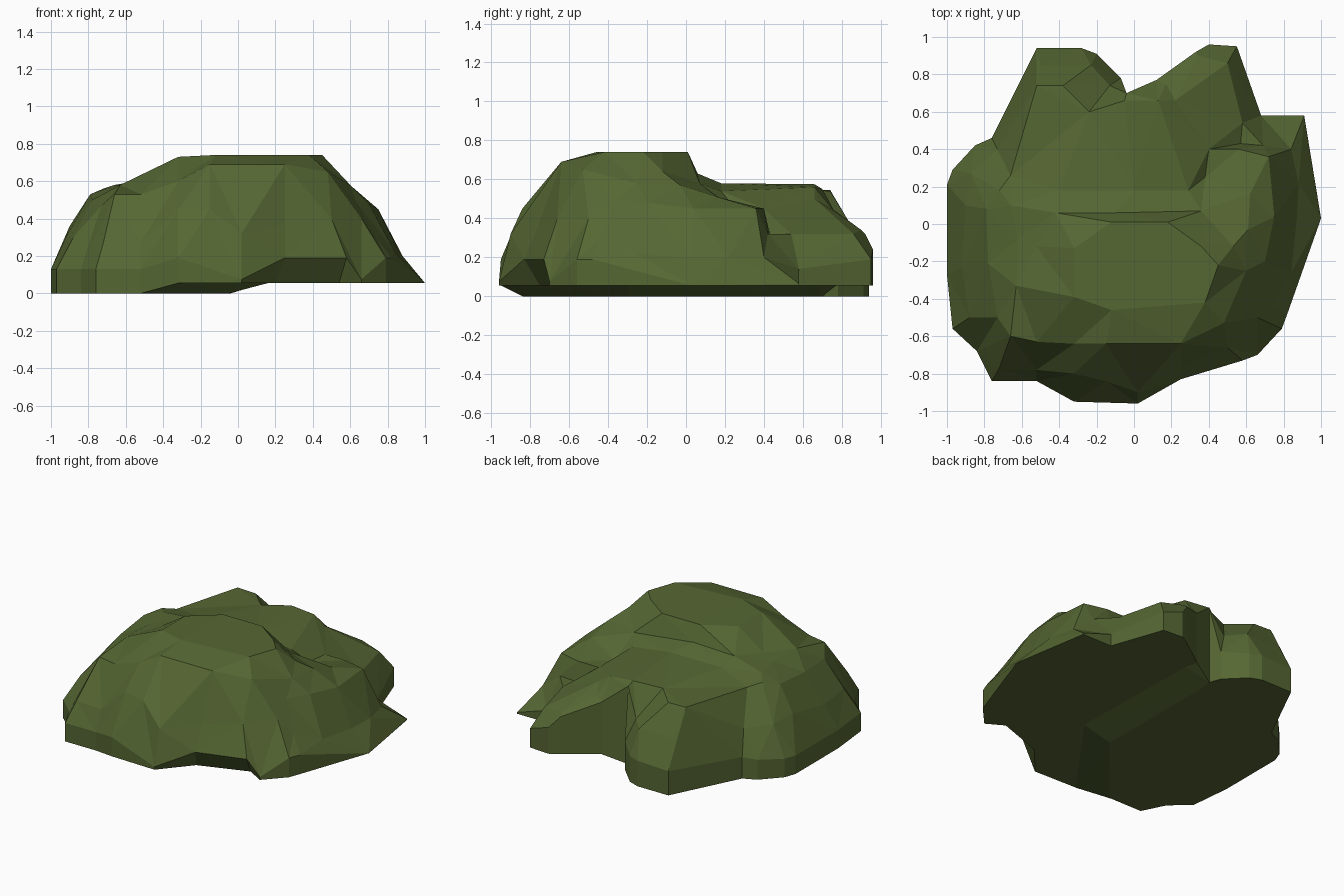
import bpy, bmesh
from mathutils import Vector
from mathutils.geometry import delaunay_2d_cdt

# Plan outline of the mound: x, y, base height, rim height
rim = [(1.0, .03, .055, .055), (.91, .58, .055, .065), (.68, .58, .055, .14),
       (.55, .95, .055, .19), (.40, .96, .055, .24), (.33, .92, .055, .32),
       (.12, .77, .055, .42), (-.04, .70, 0, .55), (-.07, .78, 0, .20),
       (-.20, .91, 0, .18), (-.28, .94, 0, .18), (-.52, .94, 0, .17),
       (-.76, .46, 0, .15), (-.85, .42, 0, .14), (-.97, .29, 0, .13),
       (-1.0, .21, 0, .13), (-1.0, -.27, 0, .13), (-.97, -.56, 0, .13),
       (-.84, -.68, 0, .13), (-.76, -.84, 0, .13), (-.52, -.84, 0, .13),
       (-.32, -.95, .055, .19), (.02, -.96, .055, .075), (.25, -.83, .055, .19),
       (.58, -.73, .055, .19), (.66, -.70, .055, .075), (.79, -.56, .055, .19),
       (.82, -.48, .055, .19)]
undercut = {23: (.20, -.75), 24: (.54, -.63)}   # base pulled in under the front right
n = len(rim)


def new_sheet(ring):
    """Points and fold lines of one faceted sheet, starting from its border."""
    return [Vector(p) for p in ring], []


def crease(sheet, *path, closed=False):
    """Add a fold line over a sheet."""
    points, folds = sheet
    start, count = len(points), len(path)
    points.extend(Vector(p) for p in path)
    folds.extend((start + i, start + (i + 1) % count)
                 for i in range(count if closed else count - 1))


def build(bm, sheet):
    """Triangulate a sheet in plan and return its border vertices."""
    points, folds = sheet
    flat, _, faces, orig, _, _ = delaunay_2d_cdt(
        [p.xy for p in points], folds, [list(range(n))], 1, 1e-4)
    verts = []
    for p, source in zip(flat, orig):
        if source:
            z = points[source[0]].z
        else:
            near = sorted(points, key=lambda q: (q.xy - p).length)[:2]
            z = (near[0].z + near[1].z) / 2
        verts.append(bm.verts.new((p.x, p.y, z)))
    for f in faces:
        bm.faces.new([verts[i] for i in f])
    index = {s: i for i, source in enumerate(orig) for s in source}
    return [verts[index[i]] for i in range(n)]


top = new_sheet([(x, y, hi) for x, y, lo, hi in rim])
# Flat crown and the step behind it
crease(top, (-.32, -.39, .73), (-.12, -.46, .74), (.38, -.42, .74), (.45, -.22, .74),
       (.36, -.12, .74), (.18, .01, .74), (-.12, .01, .74), (-.32, -.13, .73), closed=True)
crease(top, (-.52, -.12, .60), (-.42, .06, .62), (-.10, .06, .63), (.36, .07, .58), (.53, -.12, .64))
# Front brow, then the steep front slope
crease(top, (-.66, -.60, .53), (-.52, -.63, .53), (-.32, -.64, .60), (-.15, -.64, .69),
       (.25, -.64, .69), (.48, -.53, .65), (.60, -.25, .58), (.61, -.03, .57),
       (.62, .16, .51), (.56, .40, .45))
crease(top, (-.72, -.77, .27), (-.52, -.78, .27), (-.32, -.80, .45), (-.15, -.84, .45),
       (.02, -.90, .32), (.25, -.76, .36), (.50, -.66, .40), (.66, -.50, .40))
# Left shoulder, running back to the left lobe
crease(top, (-.88, -.50, .30), (-.92, -.23, .30), (-.90, .10, .36), (-.87, .27, .34), (-.73, .40, .32))
crease(top, (-.73, -.50, .47), (-.78, -.21, .50), (-.79, .08, .53), (-.72, .18, .56),
       (-.66, .26, .54), (-.52, .74, .545), (-.38, .74, .54), (-.24, .60, .55),
       (-.05, .66, .575), (.13, .66, .56), (.29, .18, .54), (0, .18, .58), (-.40, .18, .58))
crease(top, (-.63, -.33, .58), (-.62, -.08, .58), (-.66, .10, .58))
crease(top, (-.13, .74, .36), (-.23, .85, .36), (-.50, .85, .36))
# Rear right lobe
crease(top, (.17, .75, .45), (.34, .90, .34), (.50, .86, .32), (.58, .54, .32))
crease(top, (.22, .66, .50), (.40, .40, .45))
# Right shoulder and its thin skirt
crease(top, (.38, .25, .45), (.56, .40, .45), (.72, .36, .45), (.75, .04, .45), (.70, -.20, .48), (.63, -.36, .49))
crease(top, (.57, .43, .32), (.69, .42, .32), (.84, .40, .20), (.88, .22, .20), (.87, .02, .20),
       (.84, -.26, .22), (.74, -.44, .30))

# Underside, stepped up on the right half
under = new_sheet([(*undercut.get(i, (x, y)), lo) for i, (x, y, lo, hi) in enumerate(rim)])
crease(under, (-.05, .60, 0), (-.05, -.30, 0), (-.46, -.80, 0))
crease(under, (.14, .68, .055), (.16, -.30, .055), (-.26, -.88, .055))

# Join the two sheets with the side wall
bm = bmesh.new()
upper, base = build(bm, top), build(bm, under)
for i in range(n):
    j = (i + 1) % n
    bm.faces.new((base[i], base[j], upper[j], upper[i]))
bmesh.ops.remove_doubles(bm, verts=bm.verts, dist=.002)
bmesh.ops.recalc_face_normals(bm, faces=bm.faces)

mesh = bpy.data.meshes.new("bush_mound")
bm.to_mesh(mesh)
bm.free()
mound = bpy.data.objects.new("bush_mound", mesh)
bpy.context.collection.objects.link(mound)
green = bpy.data.materials.new("leaf_green")
green.diffuse_color = (.092, .135, .033, 1)
mesh.materials.append(green)
